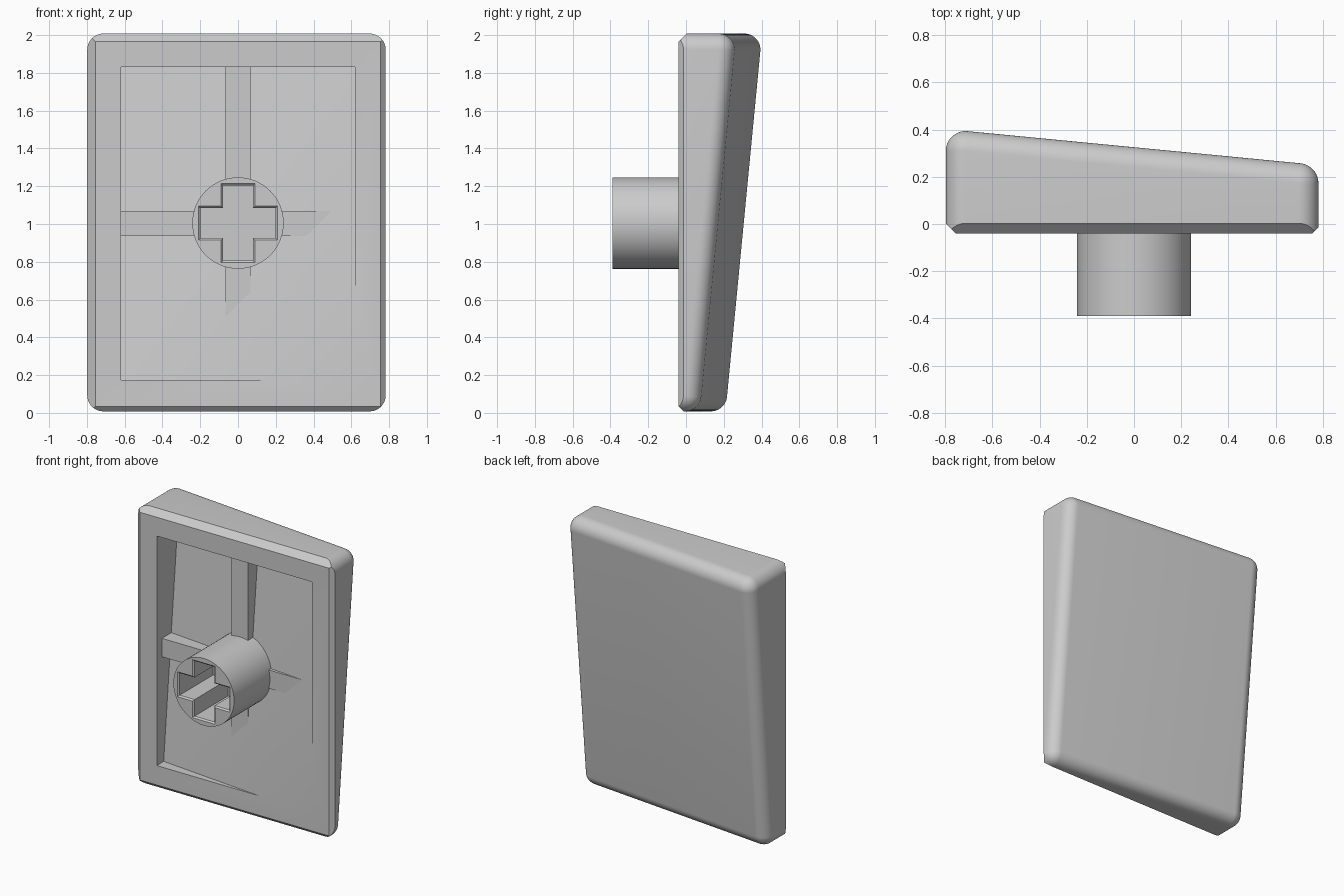
import bpy
import bmesh
from math import cos, sin, radians, pi
from mathutils import Vector

if "Cube" in bpy.data.objects:
    bpy.data.objects.remove(bpy.data.objects["Cube"], do_unlink=True)

grey = bpy.data.materials.new("plain grey")
grey.use_nodes = True
grey.diffuse_color = (0.6, 0.6, 0.6, 1)
grey.node_tree.nodes["Principled BSDF"].inputs["Base Color"].default_value = (0.6, 0.6, 0.6, 1)

HALF_X, HALF_Z, RADIUS = 0.79, 1.0, 0.085
FRONT, CHAMFER, SLOPE = -0.04, 0.035, 0.0965
BACK, FLOOR = 0.237, 0.059


def slant(offset, x, z):
    """Depth of the sloping planes shared by the back and the cavity floor."""
    return offset - SLOPE * x + SLOPE * (z - 1)


def loft(name, rings):
    """Closed solid through matching rings of points."""
    bm = bmesh.new()
    loops = [[bm.verts.new(p) for p in ring] for ring in rings]
    for a, b in zip(loops, loops[1:]):
        for i in range(len(a)):
            j = (i + 1) % len(a)
            bm.faces.new((a[i], a[j], b[j], b[i]))
    bm.faces.new(loops[0])
    bm.faces.new(loops[-1])
    bmesh.ops.remove_doubles(bm, verts=bm.verts, dist=1e-4)
    bmesh.ops.recalc_face_normals(bm, faces=bm.faces)
    mesh = bpy.data.meshes.new(name)
    bm.to_mesh(mesh)
    bm.free()
    mesh.materials.append(grey)
    obj = bpy.data.objects.new(name, mesh)
    bpy.context.collection.objects.link(obj)
    return obj


def select_only(obj):
    bpy.ops.object.select_all(action='DESELECT')
    obj.select_set(True)
    bpy.context.view_layer.objects.active = obj


def carve(target, cutter):
    mod = target.modifiers.new("carve", 'BOOLEAN')
    mod.operation = 'DIFFERENCE'
    mod.solver = 'EXACT'
    mod.object = cutter
    select_only(target)
    bpy.ops.object.modifier_apply(modifier=mod.name)
    bpy.data.objects.remove(cutter, do_unlink=True)


def smooth(obj):
    select_only(obj)
    bpy.ops.object.shade_smooth_by_angle(angle=radians(25))


def box(name, x0, x1, y0, y1, z0, z1):
    return loft(name, [[(x0, y, z0), (x1, y, z0), (x1, y, z1), (x0, y, z1)] for y in (y0, y1)])


# Cap shell: chamfered front, rounded corners, sloping back with a rolled edge
normal = Vector((SLOPE, 1, -SLOPE)).normalized()
corners = [(1, 1), (-1, 1), (-1, -1), (1, -1)]
spokes = []
for k, (sx, sz) in enumerate(corners):
    cx, cz = sx * (HALF_X - RADIUS), 1 + sz * (HALF_Z - RADIUS)
    centre = Vector((cx, slant(BACK, cx, cz), cz)) - RADIUS * normal
    for step in range(11):
        angle = radians(90 * k + 9 * step)
        spokes.append((centre, Vector((cos(angle), 0, sin(angle)))))

front_x, front_z = HALF_X - CHAMFER, HALF_Z - CHAMFER
front_ring, edge_ring = [], []
for centre, out in spokes:
    p = centre + RADIUS * out
    x, z = p.x, p.z - 1
    front_ring.append((max(-front_x, min(front_x, x)), FRONT,
                       1 + max(-front_z, min(front_z, z))))
    edge_ring.append((x, FRONT + max(abs(x) - front_x, abs(z) - front_z), p.z))
rolled = []
for step in range(11):
    ring = []
    for centre, out in spokes:
        turn = out.angle(normal)
        t = step / 10
        direction = (out * sin((1 - t) * turn) + normal * sin(t * turn)) / sin(turn)
        ring.append(centre + RADIUS * direction)
    rolled.append(ring)
shell = loft("cap_shell", [front_ring, edge_ring] + rolled)

# Hollow underside with a floor parallel to the back
rim = [(0.62, 1.83), (-0.62, 1.83), (-0.62, 0.175), (0.62, 0.175)]
carve(shell, loft("cavity_cutter", [[(x, -0.3, z) for x, z in rim],
                                    [(x, slant(FLOOR, x, z), z) for x, z in rim]]))
smooth(shell)

# Stiffening ribs that fade into the sloping floor
box("vertical_rib", -0.066, 0.066, 0.018, 0.16, 0.45, 1.86)
box("horizontal_rib", -0.65, 0.55, 0.018, 0.16, 0.937, 1.07)

# Round stem with a cross-shaped socket
STEM_Z = 1.005
circle = [(0.242 * cos(2 * pi * i / 64), STEM_Z + 0.242 * sin(2 * pi * i / 64)) for i in range(64)]
stem = loft("stem", [[(x, y, z) for x, z in circle] for y in (-0.39, 0.12)])


def cross(y, grow):
    arm, width = 0.199 + grow, 0.08 + grow
    ring = []
    for k in range(4):
        c, s = round(cos(k * pi / 2)), round(sin(k * pi / 2))
        for u, v in ((arm, -width), (arm, width), (width, width)):
            ring.append((u * c - v * s, y, STEM_Z + u * s + v * c))
    return ring


carve(stem, loft("socket_cutter", [cross(-0.4, 0.02), cross(-0.38, 0), cross(0, 0)]))
smooth(stem)
